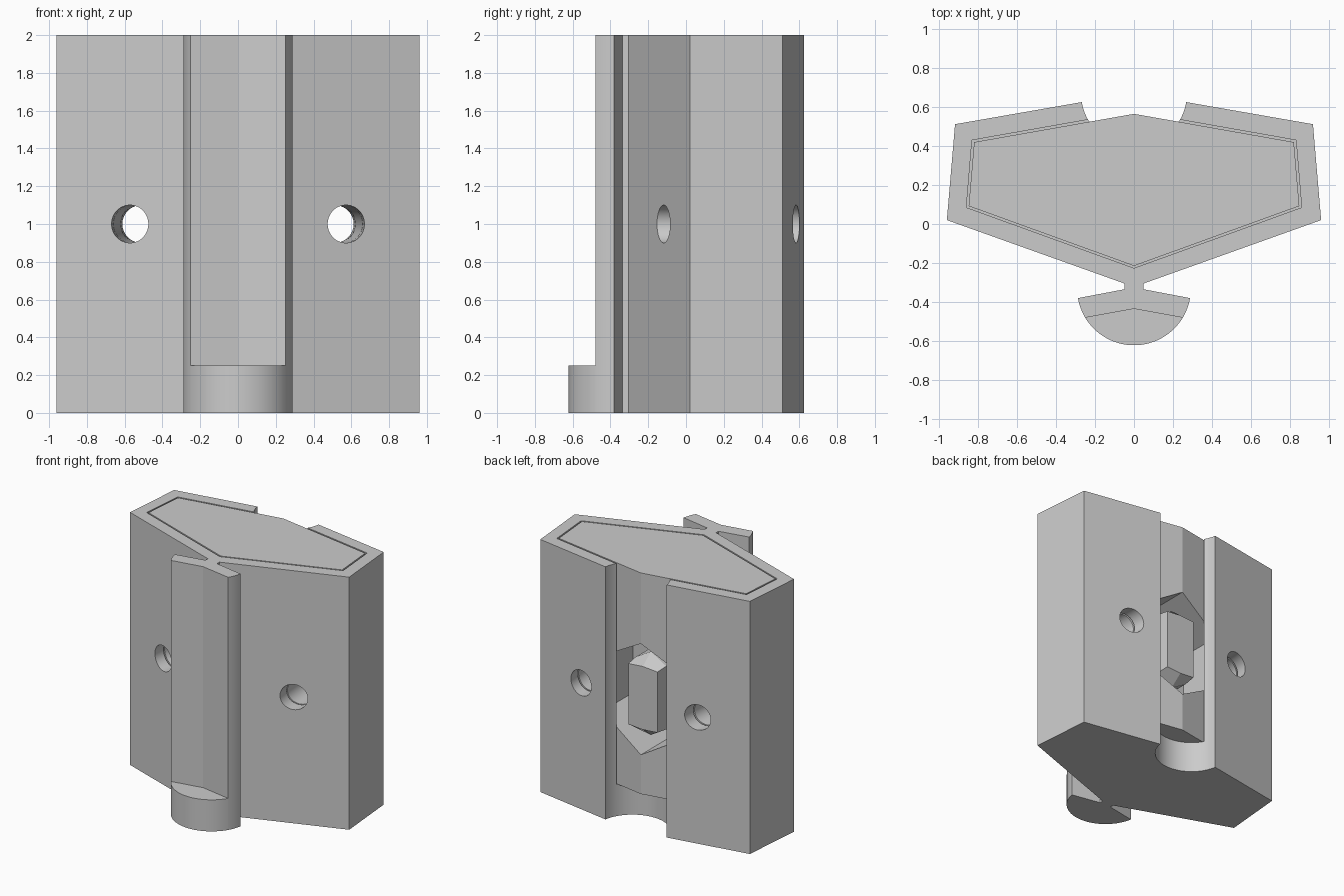
import bpy, bmesh
from math import sin, cos, radians
from mathutils import Vector, Matrix

cube = bpy.data.objects.get("Cube")
if cube:
    bpy.data.objects.remove(cube, do_unlink=True)

grey = bpy.data.materials.new("plain grey")
grey.use_nodes = True
colour = (0.6, 0.6, 0.6, 1)
grey.diffuse_color = colour
grey.node_tree.nodes["Principled BSDF"].inputs["Base Color"].default_value = colour


def loft(name, rings):
    """Closed solid through rings of equal point count."""
    bm = bmesh.new()
    loops = [[bm.verts.new(p) for p in ring] for ring in rings]
    for a, b in zip(loops, loops[1:]):
        for i in range(len(a)):
            j = (i + 1) % len(a)
            bm.faces.new((a[i], a[j], b[j], b[i]))
    bm.faces.new(loops[0])
    bm.faces.new(loops[-1])
    bmesh.ops.recalc_face_normals(bm, faces=bm.faces)
    mesh = bpy.data.meshes.new(name)
    bm.to_mesh(mesh)
    bm.free()
    mesh.materials.append(grey)
    obj = bpy.data.objects.new(name, mesh)
    bpy.context.collection.objects.link(obj)
    return obj


def upright(name, outline, low, high):
    return loft(name, [[(x, y, z) for x, y in outline] for z in (low, high)])


def mirrored(half):
    """Complete a right-hand outline that runs from front to back."""
    return half + [(-x, y) for x, y in reversed(half) if x > 0]


def arc(centre_y, radius, start, end, steps):
    angles = [radians(start + (end - start) * i / steps) for i in range(steps + 1)]
    return [(radius * cos(a), centre_y + radius * sin(a)) for a in angles]


def rod(name, start, end, radius, sides=48):
    axis = Vector(end) - Vector(start)
    turn = axis.to_track_quat('Z', 'Y').to_matrix()
    ring = arc(0, radius, 0, 360 - 360 / sides, sides - 1)
    return loft(name, [[Vector(p) + turn @ Vector((x, y, 0)) for x, y in ring]
                       for p in (start, end)])


def select(obj):
    bpy.ops.object.select_all(action='DESELECT')
    obj.select_set(True)
    bpy.context.view_layer.objects.active = obj


def cut(obj, cutter):
    mod = obj.modifiers.new("cut", 'BOOLEAN')
    mod.operation = 'DIFFERENCE'
    mod.solver = 'EXACT'
    mod.object = cutter
    select(obj)
    bpy.ops.object.modifier_apply(modifier=mod.name)


# Outer housing, with the necked tab running down its front
TAB_Y, TAB_R = -0.33, 0.292
tab_side = arc(TAB_Y, TAB_R, -31, -9.9, 5)
housing = upright("housing", mirrored(
    [(0, -0.435)] + tab_side +
    [(0.05, -0.335), (0.05, -0.305), (0.96, 0.02), (0.918, 0.512), (0, 0.672)]), 0, 2)

# Rounded foot closing the lower end of the tab
foot = upright("tab_foot", [(0, -0.435)] + arc(TAB_Y, TAB_R, -31, -149, 32), 0, 0.25)

# Inner core, sitting in a slightly larger pocket
core = upright("core", mirrored(
    [(0, -0.215), (0.848, 0.092), (0.82, 0.42), (0, 0.565)]), 0.25, 2)
pocket = upright("pocket_cutter", mirrored(
    [(0, -0.226), (0.86, 0.085), (0.831, 0.43), (0, 0.577)]), 0.25, 2.2)
cut(housing, pocket)

# Round slot down the back
slot = rod("slot_cutter", (0, 0.67, -0.2), (0, 0.67, 2.2), 0.272, 64)
cut(housing, slot)

# Angled screw holes on both sides
cutters = [pocket, slot]
for side in (-1, 1):
    lean = Vector((-side * sin(radians(5)), cos(radians(5)), 0))
    middle = Vector((side * 0.572, -0.119, 1))
    hole = rod("hole_cutter", middle - lean * 0.3, middle + lean, 0.1)
    cut(housing, hole)
    cut(core, hole)
    cutters.append(hole)

# Six-sided window in the back of the core
hexagon = [(0.44 * sin(radians(60 * i)), 1 + 0.44 * cos(radians(60 * i))) for i in range(6)]
window = loft("window_cutter", [[(x, y, z) for x, z in hexagon] for y in (0.12, 0.8)])
cut(core, window)
cutters.append(window)

# Post in the window, flaring to pointed ends behind its face


def post_ring(y, width, shoulder, tip):
    half = [(0, tip), (width, shoulder), (width, -shoulder), (0, -tip)]
    return [(x, y, 1 + z) for x, z in mirrored(half)]


post = loft("window_post", [post_ring(0.54, 0.127, 0.24, 0.25),
                            post_ring(0.44, 0.135, 0.25, 0.33),
                            post_ring(0.11, 0.135, 0.25, 0.33)])

for cutter in cutters:
    bpy.data.objects.remove(cutter, do_unlink=True)

# Round walls smooth, edges crisp
for obj in (housing, foot, core):
    select(obj)
    bpy.ops.object.shade_smooth_by_angle(angle=radians(9))
